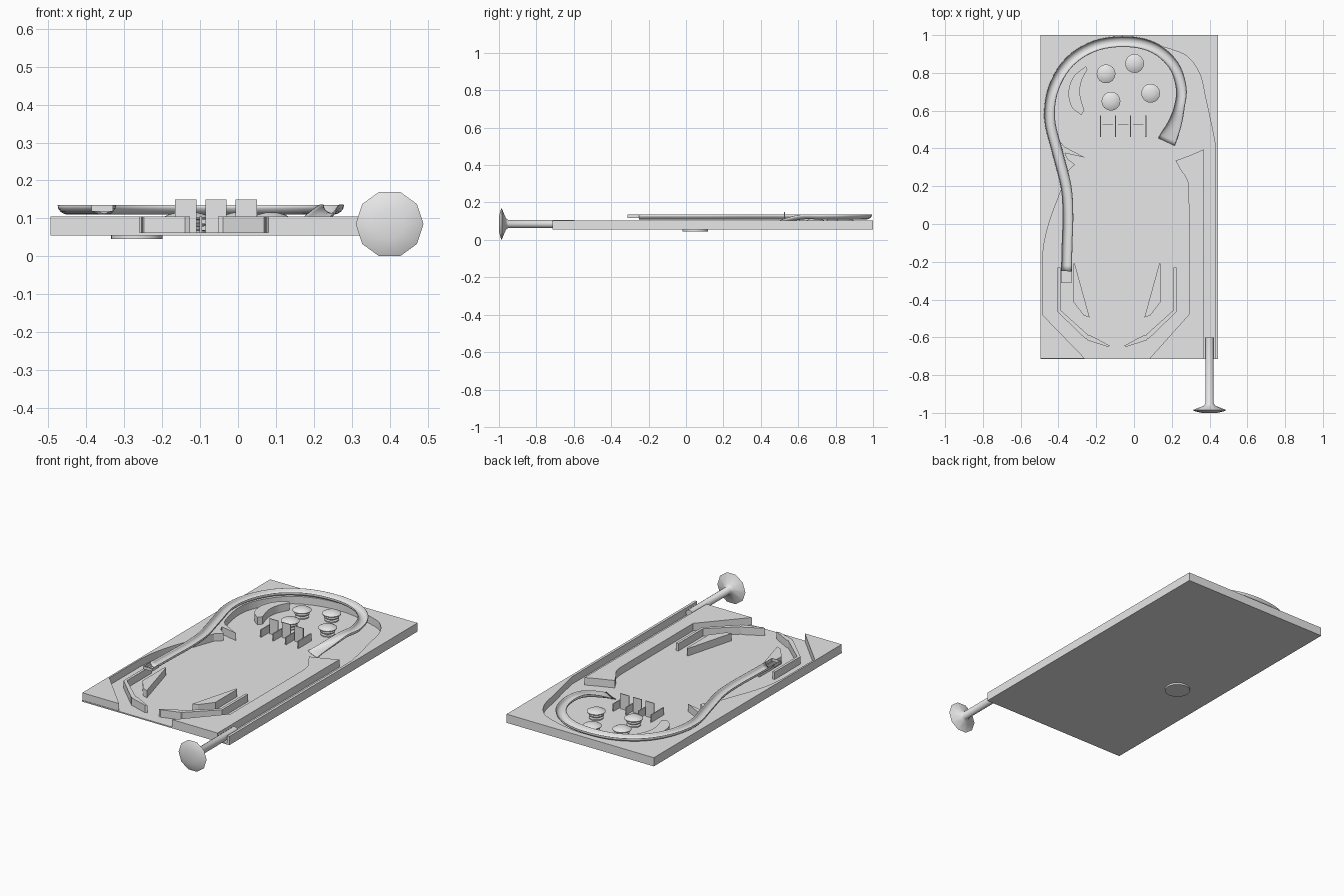
import bpy, bmesh, math
from mathutils import Matrix, Vector

if "Cube" in bpy.data.objects:
    bpy.data.objects.remove(bpy.data.objects["Cube"], do_unlink=True)

GREY = bpy.data.materials.new("plain grey")
GREY.use_nodes = True
GREY.diffuse_color = (0.8, 0.8, 0.8, 1)
GREY.node_tree.nodes["Principled BSDF"].inputs["Base Color"].default_value = (0.8, 0.8, 0.8, 1)

BOTTOM, FLOOR, TOP = 0.055, 0.062, 0.105
AXIS = -0.09  # mirror line of the lower playfield


def finish(bm, name, smooth=False):
    bmesh.ops.recalc_face_normals(bm, faces=bm.faces)
    mesh = bpy.data.meshes.new(name)
    bm.to_mesh(mesh)
    bm.free()
    mesh.materials.append(GREY)
    ob = bpy.data.objects.new(name, mesh)
    bpy.context.collection.objects.link(ob)
    if smooth:
        bpy.ops.object.select_all(action="DESELECT")
        ob.select_set(True)
        bpy.context.view_layer.objects.active = ob
        bpy.ops.object.shade_smooth_by_angle(angle=math.radians(40))
    return ob


def prism(name, pts, z0=FLOOR - 0.002, z1=TOP):
    """Extrude a plan outline upward."""
    bm = bmesh.new()
    face = bm.faces.new([bm.verts.new((x, y, z0)) for x, y in pts])
    new = bmesh.ops.extrude_face_region(bm, geom=[face])["geom"]
    bmesh.ops.translate(bm, vec=(0, 0, z1 - z0),
                        verts=[v for v in new if isinstance(v, bmesh.types.BMVert)])
    return finish(bm, name)


def plate(name, x0, x1, y0, y1, z0, z1):
    return prism(name, [(x0, y0), (x1, y0), (x1, y1), (x0, y1)], z0, z1)


def mirrored(name, pts):
    prism("left_" + name, [(2 * AXIS - x, y) for x, y in pts])
    prism("right_" + name, pts)


def spline(pts, steps=5):
    """Smooth curve through points of any dimension."""
    p = [Vector(q) for q in pts]
    p = [2 * p[0] - p[1]] + p + [2 * p[-1] - p[-2]]
    out = []
    for a, b, c, d in zip(p, p[1:], p[2:], p[3:]):
        for i in range(steps):
            t = i / steps
            out.append(0.5 * (2 * b + (c - a) * t + (2 * a - 5 * b + 4 * c - d) * t * t
                              + (3 * b - a - 3 * c + d) * t ** 3))
    return [tuple(v) for v in out + [p[-2]]]


def lathe(name, profile, sides, matrix):
    """Turn a (radius, height) profile around z, closing both ends."""
    bm = bmesh.new()
    rings = []
    for r, h in profile:
        rings.append([bm.verts.new((r * math.cos(math.tau * k / sides),
                                    r * math.sin(math.tau * k / sides), h))
                      for k in range(sides)])
    for a, b in zip(rings, rings[1:]):
        for k in range(sides):
            n = (k + 1) % sides
            bm.faces.new((a[k], a[n], b[n], b[k]))
    bm.faces.new(rings[0])
    bm.faces.new(rings[-1])
    bm.transform(matrix)
    return finish(bm, name, True)


# Floor board and the disc under it
plate("floor_board", -0.495, 0.445, -0.715, 1, BOTTOM, FLOOR)
lathe("underside_disc", [(0.068, 0.045), (0.068, 0.056)], 32,
      Matrix.Translation((-0.267, 0.05, 0)))

# Outer wall with curved back and shaped left side
back_curve = spline([(0.43, 0.42), (0.415, 0.5), (0.38, 0.66), (0.35, 0.79), (0.29, 0.88),
                     (0.21, 0.92), (0.08, 0.955), (-0.03, 0.965), (-0.17, 0.945),
                     (-0.3, 0.88), (-0.4, 0.75), (-0.43, 0.62), (-0.4, 0.46), (-0.37, 0.41)])
left_curve = spline([(-0.35, 0.28), (-0.395, 0.155), (-0.445, 0.02), (-0.475, -0.1),
                     (-0.485, -0.2)])
prism("outer_wall", [(-0.26, -0.712), (-0.495, -0.712), (-0.495, 1), (0.445, 1),
                     (0.445, -0.715), (0.43, -0.715)] + back_curve
      + [(-0.26, 0.352), (-0.365, 0.375), (-0.352, 0.345), (-0.312, 0.315)]
      + left_curve + [(-0.485, -0.48)])

# Solid divider beside the launch lane
hook = spline([(0.29, 0.1), (0.285, 0.22), (0.245, 0.29), (0.22, 0.335)])
prism("lane_divider", [(0.08, -0.715), (0.29, -0.48)] + hook
      + [(0.3, 0.365), (0.37, 0.395), (0.37, -0.715)])

# Slingshots, lane guides and flippers
mirrored("slingshot", [(0.135, -0.205), (0.143, -0.215), (0.143, -0.41), (0.085, -0.485),
                       (0.055, -0.495)])
mirrored("lane_guide", [(0.225, -0.23), (0.225, -0.465), (0.075, -0.61), (0.062, -0.588),
                        (0.21, -0.455), (0.21, -0.23)])
mirrored("flipper", [(0.07, -0.588), (0.074, -0.6), (0.068, -0.615), (-0.04, -0.65),
                     (-0.053, -0.645), (0.045, -0.592)])

# Crescent island
outer = spline([(-0.255, 0.835), (-0.32, 0.78), (-0.347, 0.7), (-0.33, 0.62), (-0.28, 0.577)])
inner = spline([(-0.263, 0.6), (-0.285, 0.68), (-0.28, 0.75), (-0.247, 0.82)])
prism("crescent_island", outer + inner)

# Mushroom bumpers
for i, (x, y) in enumerate([(-0.148, 0.795), (0.003, 0.85), (-0.122, 0.65), (0.088, 0.692)]):
    lathe(f"bumper_{i + 1}", [(0.038, 0.06), (0.038, 0.068), (0.024, 0.07), (0.024, 0.078),
                              (0.04, 0.08), (0.04, 0.085), (0.024, 0.087), (0.024, 0.096),
                              (0.05, 0.098), (0.05, 0.102), (0.036, 0.11), (0.015, 0.115)],
          16, Matrix.Translation((x, y, 0)))

# Rollover lane blades with standing targets between them
for i in range(4):
    x = -0.178 + 0.08 * i
    plate(f"lane_blade_{i + 1}", x - 0.003, x + 0.003, 0.46, 0.575, FLOOR, TOP)
    if i < 3:
        plate(f"target_{i + 1}", x + 0.012, x + 0.068, 0.523, 0.528, FLOOR, 0.15)

# Raised half-pipe ramp: x, y, bottom height, half width, depth
LOW, W, D = 0.111, 0.027, 0.024
course = [(x, y, LOW, W, D) for x, y in [
    (-0.358, -0.25), (-0.354, -0.1), (-0.35, 0.05), (-0.36, 0.2), (-0.405, 0.38),
    (-0.447, 0.56), (-0.425, 0.72), (-0.34, 0.86), (-0.2, 0.945), (-0.03, 0.965),
    (0.11, 0.93), (0.21, 0.84), (0.25, 0.72), (0.24, 0.62)]]
course += [(0.215, 0.53, 0.09, 0.036, 0.02), (0.172, 0.435, 0.064, 0.048, 0.004)]
path = spline(course)
bm = bmesh.new()
rows = []
for i, (x, y, low, w, d) in enumerate(path):
    a, b = path[max(i - 1, 0)], path[min(i + 1, len(path) - 1)]
    side = Vector((a[1] - b[1], b[0] - a[0])).normalized()
    row = []
    for k in range(9):
        ang = math.pi * k / 8
        off = side * (w * math.cos(ang))
        row.append(bm.verts.new((x + off.x, y + off.y, low + d * (1 - math.sin(ang)))))
    rows.append(row)
for a, b in zip(rows, rows[1:]):
    for k in range(8):
        bm.faces.new((a[k], a[k + 1], b[k + 1], b[k]))
ramp = finish(bm, "half_pipe_ramp", True)
shell = ramp.modifiers.new("shell", "SOLIDIFY")
shell.thickness = 0.003
shell.offset = 0

# Square drop collar at the ramp's low end
for name, x0, x1, y0 in [("left", -0.333, -0.33, -0.312), ("right", -0.387, -0.384, -0.312),
                         ("front", -0.387, -0.33, -0.312)]:
    plate("drop_collar_" + name, x0, x1, y0, -0.309 if name == "front" else -0.25, 0.118, 0.135)

# Plunger rod and flared knob
lathe("plunger", [(0.022, 0.6), (0.022, 0.95), (0.032, 0.963), (0.0894, 0.985),
                  (0.075, 0.992), (0.04, 1.0)], 10,
      Matrix.Translation((0.4, 0, 0.085)) @ Matrix.Rotation(math.pi / 2, 4, "X"))
